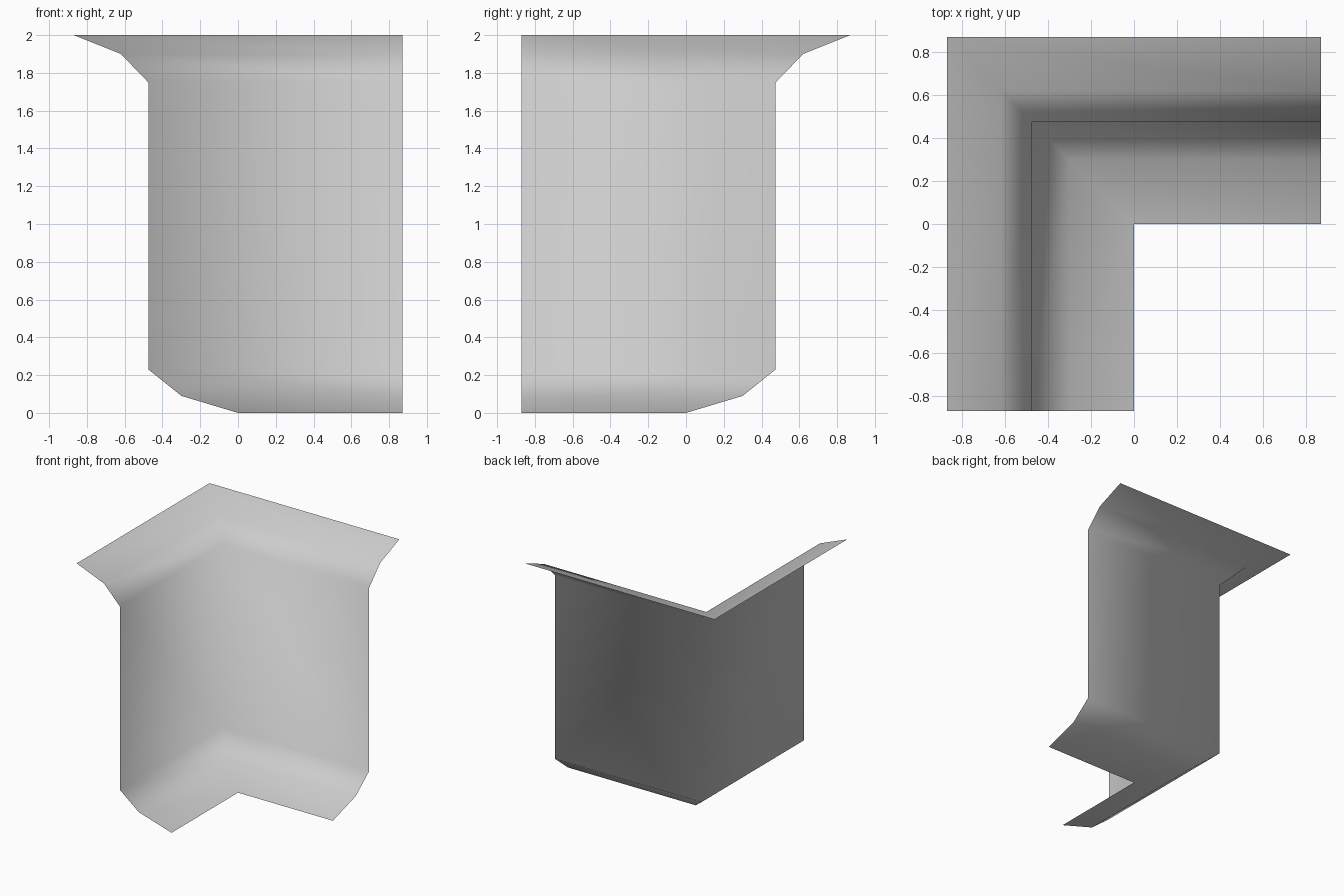
import bpy
import bmesh

if "Cube" in bpy.data.objects:
    bpy.data.objects.remove(bpy.data.objects["Cube"])

# Cross-section of the bent wall: (outward distance from the inner corner, height)
PROFILE = [(0.0, 0.0), (0.30, 0.09), (0.475, 0.23),
           (0.475, 1.75), (0.62, 1.90), (0.87, 2.0)]
END = 0.87

grey = bpy.data.materials.new("light grey")
grey.diffuse_color = (0.6, 0.6, 0.6, 1.0)
grey.use_nodes = True
grey.node_tree.nodes["Principled BSDF"].inputs["Base Color"].default_value = grey.diffuse_color

# Inside-corner wall sheet: each profile point becomes a mitred L-shaped row
bm = bmesh.new()
rows = [[bm.verts.new(p) for p in ((-d, -END, z), (-d, d, z), (END, d, z))]
        for d, z in PROFILE]
for low, high in zip(rows, rows[1:]):
    for i in range(2):
        # Faces point towards the inside of the corner
        face = bm.faces.new((low[i + 1], low[i], high[i], high[i + 1]))
        face.normal_update()
        if face.normal.x - face.normal.y < 0:
            face.normal_flip()
        face.smooth = True

mesh = bpy.data.meshes.new("corner_wall")
bm.to_mesh(mesh)
bm.free()
mesh.materials.append(grey)
wall = bpy.data.objects.new("corner_wall", mesh)
bpy.context.collection.objects.link(wall)
